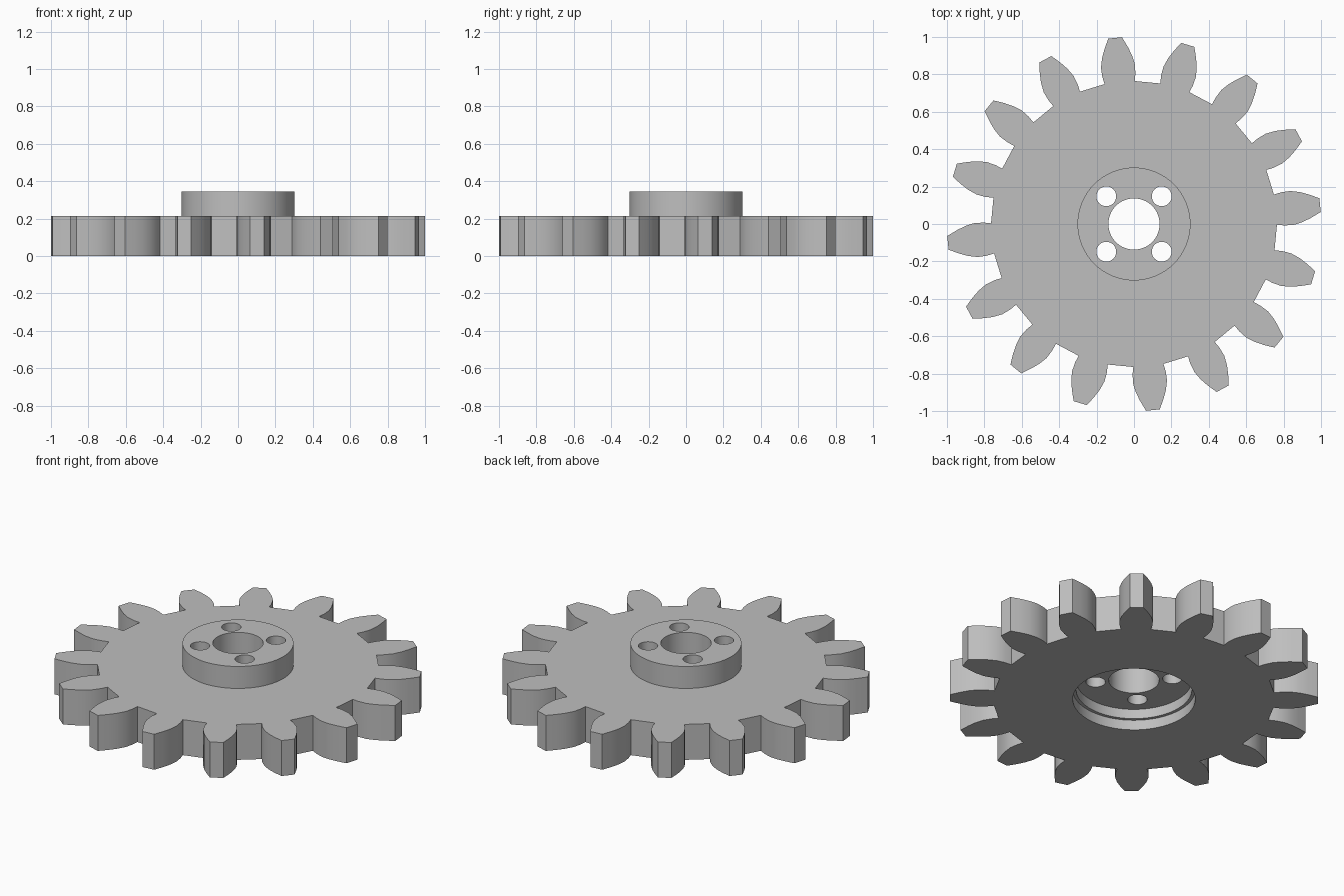
import bpy, bmesh, math
from mathutils import Matrix, Vector

if "Cube" in bpy.data.objects:
    bpy.data.objects.remove(bpy.data.objects["Cube"])

TEETH = 16
PHASE = math.radians(5.8)
GEAR_TOP, HUB_TOP = 0.213, 0.345

steel = bpy.data.materials.new("grey_metal")
steel.use_nodes = True
GREY = (0.52, 0.52, 0.52, 1)
steel.diffuse_color = GREY
steel.node_tree.nodes["Principled BSDF"].inputs["Base Color"].default_value = GREY


def prism(name, outline, z0, z1):
    """Extrude a closed outline between two heights."""
    bm = bmesh.new()
    face = bm.faces.new([bm.verts.new((x, y, z0)) for x, y in outline])
    top = bmesh.ops.extrude_face_region(bm, geom=[face])["geom"]
    verts = [v for v in top if isinstance(v, bmesh.types.BMVert)]
    bmesh.ops.translate(bm, verts=verts, vec=(0, 0, z1 - z0))
    bmesh.ops.recalc_face_normals(bm, faces=bm.faces)
    mesh = bpy.data.meshes.new(name)
    bm.to_mesh(mesh)
    bm.free()
    mesh.materials.append(steel)
    obj = bpy.data.objects.new(name, mesh)
    bpy.context.collection.objects.link(obj)
    return obj


def circle(radius, sides=64, cx=0, cy=0):
    steps = [math.tau * i / sides for i in range(sides)]
    return [(cx + radius * math.cos(a), cy + radius * math.sin(a)) for a in steps]


def combine(target, tool, operation):
    """Apply a boolean and discard the tool."""
    mod = target.modifiers.new(operation.lower(), "BOOLEAN")
    mod.operation, mod.solver, mod.object = operation, "EXACT", tool
    bpy.ops.object.select_all(action="DESELECT")
    bpy.context.view_layer.objects.active = target
    target.select_set(True)
    bpy.ops.object.modifier_apply(modifier=mod.name)
    bpy.data.objects.remove(tool)


# Toothed wheel: one half flank (radial distance, half width), mirrored and repeated
flank = [(0.76, 0.081), (0.80, 0.089), (0.85, 0.091), (0.90, 0.080),
         (0.945, 0.063), (1.0, 0.037)]
tooth = [Vector((u, -w)) for u, w in flank] + [Vector((u, w)) for u, w in reversed(flank)]
outline = []
for i in range(TEETH):
    turn = Matrix.Rotation(PHASE + math.tau * i / TEETH, 2)
    outline += [tuple(turn @ p) for p in tooth]
gear = prism("gear_wheel", outline, 0, GEAR_TOP)

# Raised hub
combine(gear, prism("hub", circle(0.302), 0.15, HUB_TOP), "UNION")

# Stepped recess underneath
combine(gear, prism("recess_mouth", circle(0.333), -0.1, 0.06), "DIFFERENCE")
combine(gear, prism("recess_floor", circle(0.315), -0.1, 0.118), "DIFFERENCE")

# Shaft bore and four bolt holes
combine(gear, prism("bore", circle(0.137), -0.1, 0.5), "DIFFERENCE")
for sx in (-1, 1):
    for sy in (-1, 1):
        hole = circle(0.053, 32, sx * 0.148, sy * 0.148)
        combine(gear, prism("bolt_hole", hole, -0.1, 0.5), "DIFFERENCE")

bpy.ops.object.shade_smooth_by_angle(angle=math.radians(25))
